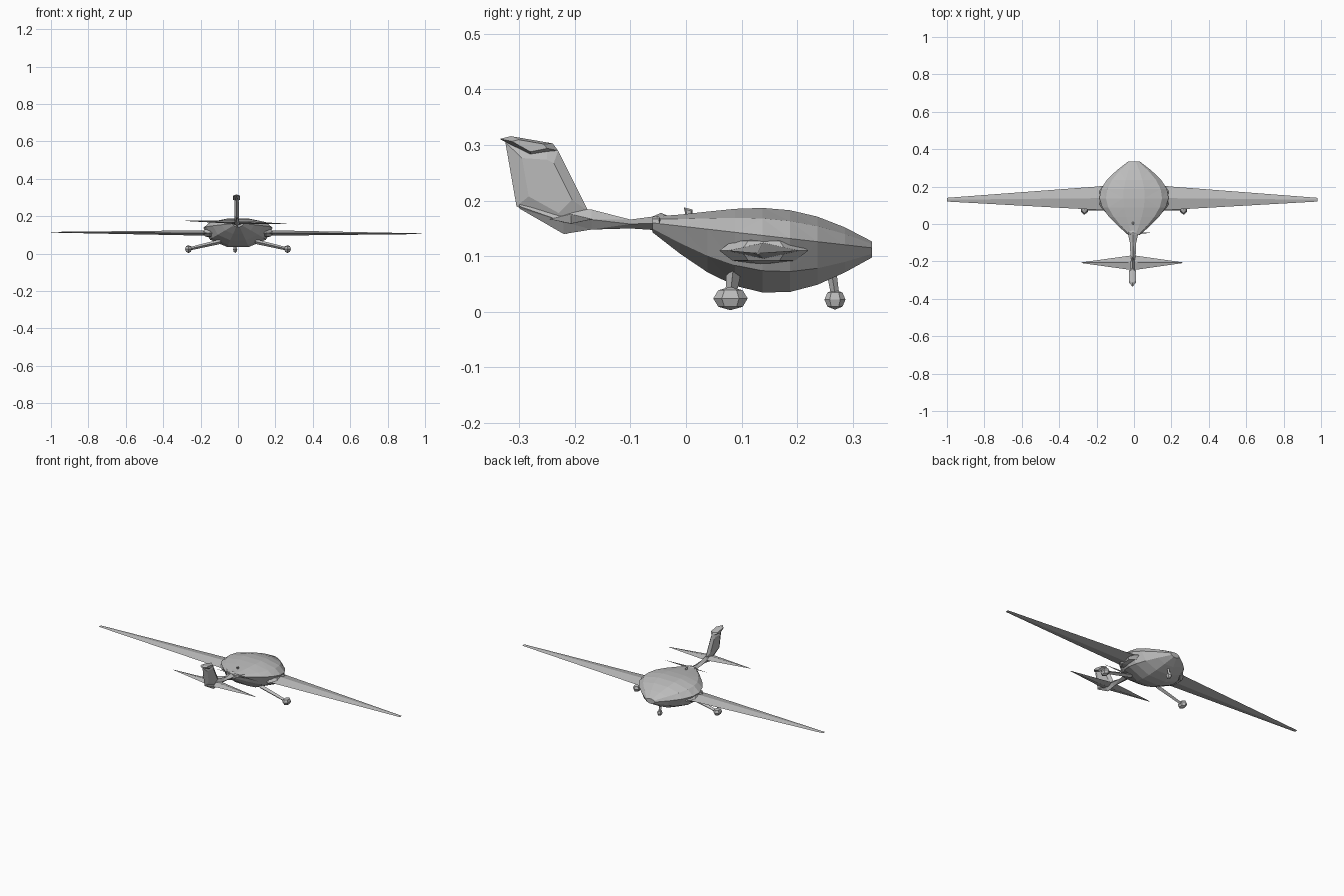
import bpy, bmesh
from math import sin, cos, pi
from mathutils import Vector, Matrix

default_cube = bpy.data.objects.get("Cube")
if default_cube:
    bpy.data.objects.remove(default_cube)

grey = bpy.data.materials.new("plain grey")
grey.use_nodes = True
grey.diffuse_color = (0.5, 0.5, 0.5, 1)
shader = grey.node_tree.nodes["Principled BSDF"]
shader.inputs["Base Color"].default_value = grey.diffuse_color


def finish(name, bm):
    """Turn a bmesh into a flat-shaded, triangulated grey object."""
    bmesh.ops.recalc_face_normals(bm, faces=bm.faces)
    bmesh.ops.triangulate(bm, faces=bm.faces)
    mesh = bpy.data.meshes.new(name)
    bm.to_mesh(mesh)
    bm.free()
    mesh.materials.append(grey)
    part = bpy.data.objects.new(name, mesh)
    bpy.context.collection.objects.link(part)


def loft(name, rings):
    """Skin a row of equal rings and cap both ends."""
    bm = bmesh.new()
    rows = [[bm.verts.new(point) for point in ring] for ring in rings]
    for near, far in zip(rows, rows[1:]):
        for i in range(len(near)):
            bm.faces.new((near[i - 1], near[i], far[i], far[i - 1]))
    bm.faces.new(rows[0])
    bm.faces.new(rows[-1])
    finish(name, bm)


def taper(name, *sections):
    """Diamond-section bar through (centre, half sizes) pairs."""
    centres = [Vector(centre) for centre, size in sections]
    span = centres[-1] - centres[0]
    along = max(range(3), key=lambda axis: abs(span[axis]))
    first, second = [axis for axis in range(3) if axis != along]
    rings = []
    for centre, (centre_point, size) in zip(centres, sections):
        across, up = Vector(), Vector()
        across[first], up[second] = size
        rings.append([centre + across, centre + up, centre - across, centre - up])
    loft(name, rings)


def bead(name, centre, size, sides=6, levels=4):
    """Faceted rounded lump."""
    bm = bmesh.new()
    bmesh.ops.create_uvsphere(
        bm, u_segments=sides, v_segments=levels, radius=1,
        matrix=Matrix.LocRotScale(Vector(centre), None, Vector(size)))
    finish(name, bm)


def blade(name, outline, x, half):
    """Sharp-edged upright plate from a side outline, thickest inside."""
    points = [Vector((x, y, z)) for y, z in outline]
    middle = sum(points, Vector()) / len(points)
    bm = bmesh.new()
    for point in points:
        bm.verts.new(point)
        for side in (-half, half):
            bm.verts.new(point.lerp(middle, 0.4) + Vector((side, 0, 0)))
    bmesh.ops.convex_hull(bm, input=bm.verts)
    finish(name, bm)


def body_ring(t):
    """Body section: swelling sides, flattened roof and V-shaped belly."""
    swell = sin(pi * t)
    width = 0.03 + swell * (0.14 + 0.03 * t)
    middle = 0.16 - 0.045 * t
    roof = 0.012 + swell * (0.02 + 0.04 * t)
    belly = 0.018 + 0.09 * swell
    ring = []
    for step in range(10):
        angle = 2 * pi * step / 10
        rise = sin(angle)
        height = roof if rise > 0 else belly
        ring.append((width * cos(angle), -0.06 + 0.395 * t, middle + height * rise))
    return ring


# Faceted teardrop body
loft("body", [body_ring(step / 8) for step in range(9)])

# Wings, tailplane halves and main gear on both sides
for label, side in (("left", 1), ("right", -1)):
    wing_tip = Vector((0.99 * side - 0.01, 0.13, 0.11 - 0.004 * side))
    tail_tip = Vector((0.27 * side - 0.01, -0.207, 0.167 - 0.008 * side))
    wheel = Vector((0.265 * side, 0.08, 0.024))
    taper(label + "_wing",
          ((0.14 * side, 0.14, 0.11), (0.067, 0.015)),
          ((0.2 * side, 0.138, 0.11), (0.062, 0.014)),
          (wing_tip, (0.01, 0.002)))
    bead(label + "_wing_fairing", (0.15 * side, 0.14, 0.11), (0.045, 0.08, 0.025))
    taper(label + "_tailplane",
          ((-0.005, -0.207, 0.167), (0.04, 0.009)), (tail_tip, (0.002, 0.001)))
    taper(label + "_gear_leg",
          ((0.09 * side, 0.085, 0.065), (0.013, 0.013)), (wheel, (0.009, 0.009)))
    bead(label + "_wheel_fairing", wheel, (0.021, 0.031, 0.021))

# Nose gear
taper("nose_gear_leg",
      ((-0.015, 0.262, 0.07), (0.009, 0.009)), ((-0.015, 0.27, 0.02), (0.007, 0.007)))
bead("nose_wheel_fairing", (-0.015, 0.268, 0.022), (0.013, 0.019, 0.018))

# Slim boom deepening towards the fin
taper("tail_boom",
      ((-0.005, -0.04, 0.16), (0.03, 0.014)),
      ((-0.005, -0.1, 0.158), (0.017, 0.008)),
      ((-0.005, -0.17, 0.166), (0.014, 0.018)),
      ((-0.005, -0.22, 0.162), (0.014, 0.022)),
      ((-0.005, -0.3, 0.19), (0.004, 0.004)))

# Swept fin with a thicker cap
blade("fin", ((-0.305, 0.19), (-0.325, 0.305), (-0.25, 0.3), (-0.23, 0.29),
              (-0.175, 0.18), (-0.215, 0.14)), x=-0.007, half=0.012)
blade("fin_cap", ((-0.335, 0.311), (-0.315, 0.316), (-0.24, 0.303),
                  (-0.23, 0.29), (-0.28, 0.28)), x=-0.008, half=0.02)

# Pusher propeller and hub
bead("propeller", (0.03, -0.048, 0.165), (0.14, 0.002, 0.006), sides=4, levels=2)
bead("propeller_hub", (-0.005, -0.045, 0.157), (0.035, 0.02, 0.021))

# Small roof aerial
blade("roof_aerial", ((-0.004, 0.188), (0.012, 0.184), (0.012, 0.17), (0, 0.17)),
      x=-0.005, half=0.005)
